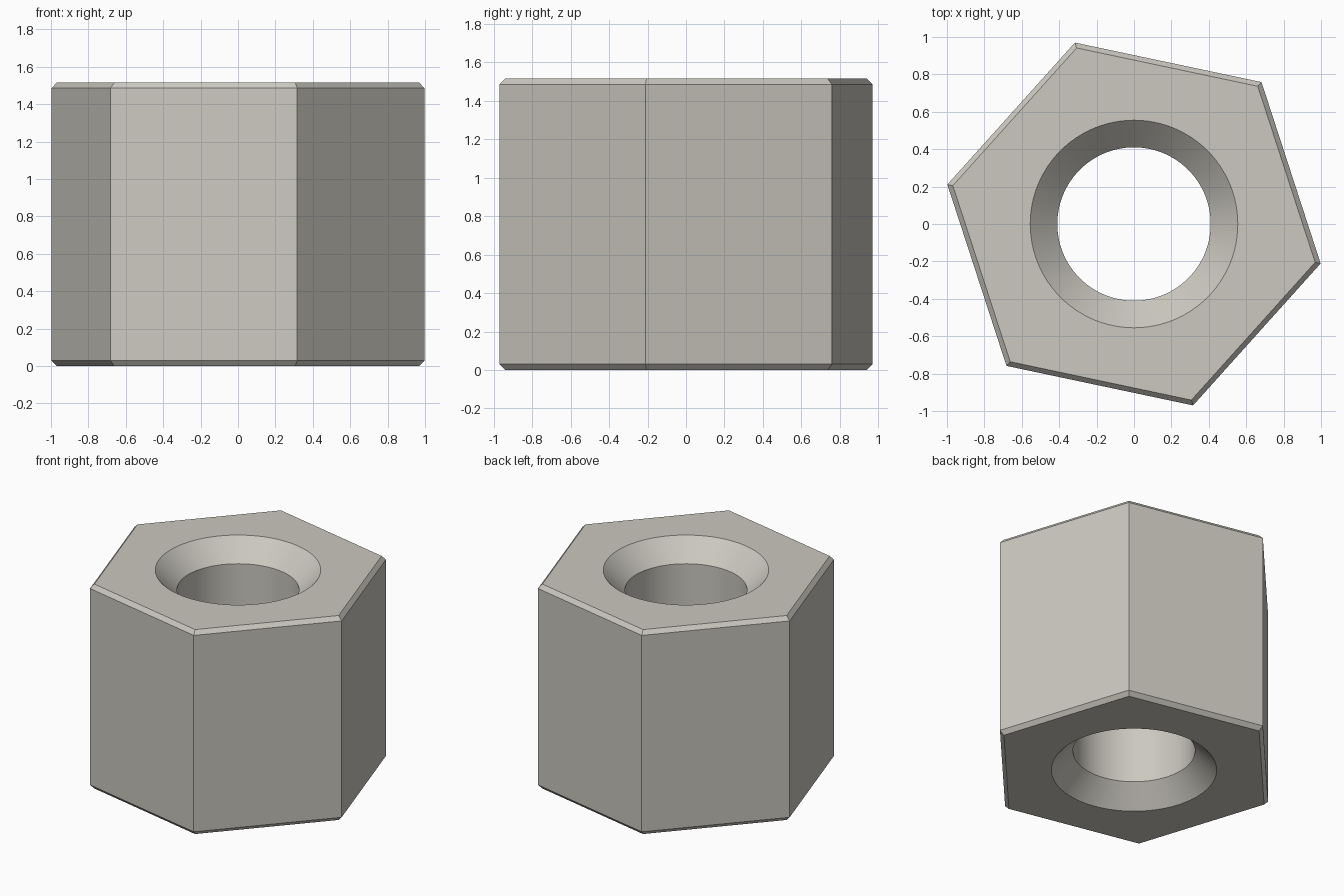
import bpy, bmesh
from math import sin, cos, pi, radians

cube = bpy.data.objects.get("Cube")
if cube:
    bpy.data.objects.remove(cube, do_unlink=True)

HEIGHT = 1.515
RADIUS, CHAMFER = 1.02, 0.03
TURN = radians(-11.95)
BORE, SINK = 0.41, 0.555
SINK_DEPTH = SINK - BORE
ROUND = 96

metal = bpy.data.materials.new("warm grey metal")
metal.use_nodes = True
colour = (0.60, 0.58, 0.525, 1)
metal.diffuse_color = colour
metal.node_tree.nodes["Principled BSDF"].inputs["Base Color"].default_value = colour

bm = bmesh.new()


def ring(sides, radius, z, turn=0.0):
    """Closed loop of vertices and edges at one height."""
    angles = [turn + 2 * pi * i / sides for i in range(sides)]
    verts = [bm.verts.new((radius * cos(a), radius * sin(a), z)) for a in angles]
    edges = [bm.edges.new((verts[i - 1], verts[i])) for i in range(sides)]
    return verts, edges


def wall(sides, profile, turn=0.0):
    """Stack rings along a (radius, z) profile and skin them; return the end edges."""
    rings = [ring(sides, r, z, turn) for r, z in profile]
    for (low, _), (high, _) in zip(rings, rings[1:]):
        for i in range(sides):
            bm.faces.new((low[i - 1], low[i], high[i], high[i - 1]))
    return rings[0][1], rings[-1][1]


# Chamfered hexagonal outside
outer = wall(6, [(RADIUS - CHAMFER, 0), (RADIUS, CHAMFER),
                 (RADIUS, HEIGHT - CHAMFER), (RADIUS - CHAMFER, HEIGHT)], TURN)

# Round bore, countersunk at both ends
inner = wall(ROUND, [(SINK, 0), (BORE, SINK_DEPTH),
                     (BORE, HEIGHT - SINK_DEPTH), (SINK, HEIGHT)])

# Flat end faces between the hexagon and the bore
for hexagon, circle in zip(outer, inner):
    bmesh.ops.triangle_fill(bm, use_beauty=True, edges=hexagon + circle)
bmesh.ops.recalc_face_normals(bm, faces=bm.faces[:])

mesh = bpy.data.meshes.new("hex_nut")
bm.to_mesh(mesh)
bm.free()
mesh.materials.append(metal)
nut = bpy.data.objects.new("hex_nut", mesh)
bpy.context.collection.objects.link(nut)

# Smooth bore with crisp edges
bpy.ops.object.select_all(action='DESELECT')
nut.select_set(True)
bpy.context.view_layer.objects.active = nut
bpy.ops.object.shade_smooth_by_angle(angle=radians(25))
